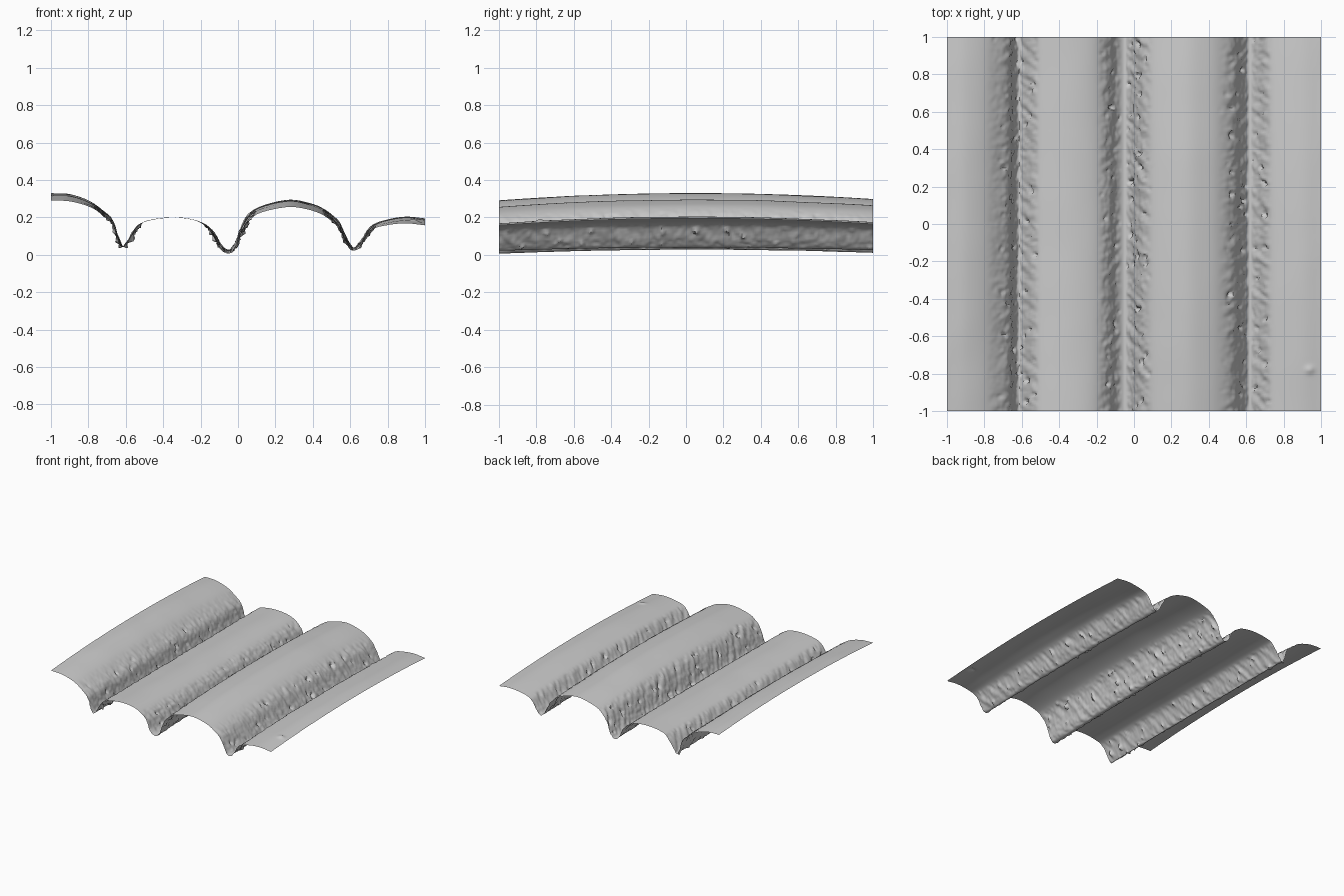
import bpy
import bmesh
import math
from mathutils import Vector, noise

cube = bpy.data.objects.get("Cube")
if cube:
    bpy.data.objects.remove(cube, do_unlink=True)

# Cross-section of the corrugated sheet: x, height, sag along its length
PROFILE = [
    (-1, .308, .022), (-.9, .303, .022), (-.8, .273, .018), (-.73, .228, .014),
    (-.67, .17, .01), (-.645, .095, .006), (-.62, .046, .003), (-.595, .062, .002),
    (-.53, .158, 0), (-.46, .188, 0), (-.35, .2, 0), (-.25, .19, 0),
    (-.18, .162, .003), (-.13, .11, .008), (-.095, .045, .012), (-.05, .016, .012),
    (-.015, .05, .012), (.015, .12, .015), (.06, .2, .018), (.13, .243, .02),
    (.27, .273, .022), (.38, .257, .021), (.46, .225, .02), (.53, .168, .016),
    (.575, .085, .012), (.615, .03, .01), (.66, .065, .01), (.72, .145, .013),
    (.8, .172, .017), (.9, .184, .02), (1, .174, .021),
]
STEPS = 7
ROWS = 200


def spline(points, steps):
    """Smooth curve through the points."""
    pts = [Vector(p) for p in points]
    pts = [2 * pts[0] - pts[1]] + pts + [2 * pts[-1] - pts[-2]]
    out = []
    for a, b, c, d in zip(pts, pts[1:], pts[2:], pts[3:]):
        for i in range(steps):
            t = i / steps
            out.append(b + (c - a) * t / 2 + (a - 2.5 * b + 2 * c - d / 2) * t * t
                       + (1.5 * (b - c) + (d - a) / 2) * t ** 3)
    return out + [pts[-2]]


def steepness(a, b):
    """0 on the crests, 1 on the steep flanks."""
    slope = abs(b.y - a.y) / max(abs(b.x - a.x), 1e-4)
    return min(1, max(0, (slope - .55) / .5))


def roughness(x, y, z):
    """Slanted ridges with sparse flakes."""
    ridge = noise.noise(Vector((x * 12, y * 24 + z * 12, 3)))
    grain = noise.noise(Vector((x * 40, y * 45, z * 40)))
    flake = noise.noise(Vector((x * 25, y * 28, z * 20 + 9)))
    return .008 * ridge + .005 * grain - .07 * max(0, flake - .42)


# Rough corrugated sheet
curve = spline(PROFILE, STEPS)
last = len(curve) - 1
bm = bmesh.new()
grid = []
for j in range(ROWS + 1):
    y = 2 * j / ROWS - 1
    bow = 1 - 1.6 * (y - .05) ** 2
    row = []
    for i, p in enumerate(curve):
        a, b = curve[max(0, i - 2)], curve[min(last, i + 2)]
        normal = Vector((a.y - b.y, 0, b.x - a.x)).normalized()
        co = Vector((p.x, y, p.y + p.z * bow))
        co += normal * steepness(a, b) * roughness(p.x, y, p.y)
        # Faint waviness on the smooth crests
        if 0 < i < last:
            co.z += .002 * noise.noise(Vector((p.x * 5, y * 4, 1)))
        # Small blister near the front corner
        co.z += .012 * math.exp(-((p.x - .94) ** 2 + (y + .78) ** 2) / .0004)
        co.z = max(0, co.z)
        row.append(bm.verts.new(co))
    grid.append(row)
for lower, upper in zip(grid, grid[1:]):
    for i in range(last):
        bm.faces.new((lower[i], lower[i + 1], upper[i + 1], upper[i]))

mesh = bpy.data.meshes.new("corrugated_sheet")
bm.to_mesh(mesh)
bm.free()
sheet = bpy.data.objects.new("corrugated_sheet", mesh)
bpy.context.collection.objects.link(sheet)

# Grey material
grey = bpy.data.materials.new("light_grey")
grey.use_nodes = True
colour = (.6, .6, .6, 1)
grey.diffuse_color = colour
grey.node_tree.nodes["Principled BSDF"].inputs["Base Color"].default_value = colour
mesh.materials.append(grey)

bpy.context.view_layer.objects.active = sheet
sheet.select_set(True)
bpy.ops.object.shade_smooth_by_angle(angle=math.radians(50))
